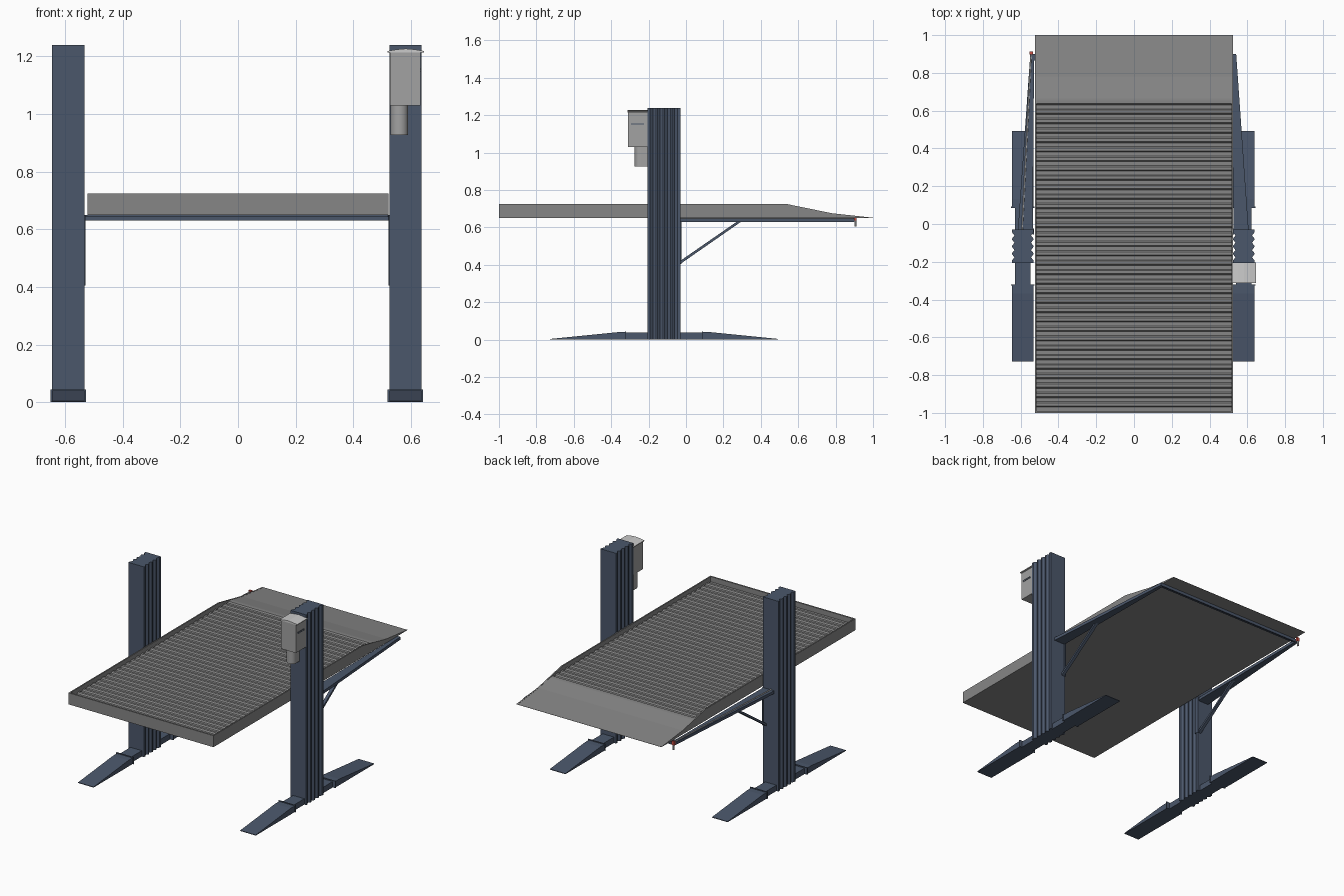
import bpy, bmesh, math
from mathutils import Vector

if "Cube" in bpy.data.objects:
    bpy.data.objects.remove(bpy.data.objects["Cube"])


def material(name, r, g, b):
    m = bpy.data.materials.new(name)
    m.diffuse_color = (r, g, b, 1)
    m.use_nodes = True
    m.node_tree.nodes["Principled BSDF"].inputs["Base Color"].default_value = m.diffuse_color
    return m


BLUE = material("blue_steel", 0.07, 0.095, 0.145)
GREY = material("deck_grey", 0.24, 0.24, 0.24)
PALE = material("pale_metal", 0.36, 0.36, 0.36)
RED = material("red", 0.6, 0.08, 0.06)
WHITE = material("white", 0.8, 0.8, 0.8)
CX = -0.004  # the two columns mirror about this x


def solid(name, bottom, top, mat):
    """Closed solid between two matching outlines."""
    bm = bmesh.new()
    a = [bm.verts.new(p) for p in bottom]
    b = [bm.verts.new(p) for p in top]
    bm.faces.new(a)
    bm.faces.new(b)
    for i in range(len(a)):
        j = (i + 1) % len(a)
        bm.faces.new((a[i], a[j], b[j], b[i]))
    bmesh.ops.recalc_face_normals(bm, faces=bm.faces)
    me = bpy.data.meshes.new(name)
    bm.to_mesh(me)
    bm.free()
    me.materials.append(mat)
    ob = bpy.data.objects.new(name, me)
    bpy.context.collection.objects.link(ob)
    return ob


def along_x(name, yz, x0, x1, mat):
    return solid(name, [(x0, y, z) for y, z in yz], [(x1, y, z) for y, z in yz], mat)


def along_z(name, xy, z0, z1, mat):
    return solid(name, [(x, y, z0) for x, y in xy], [(x, y, z1) for x, y in xy], mat)


def along_y(name, xz, y0, y1, mat):
    return solid(name, [(x, y0, z) for x, z in xz], [(x, y1, z) for x, z in xz], mat)


def box(name, x0, x1, y0, y1, z0, z1, mat):
    return along_z(name, [(x0, y0), (x1, y0), (x1, y1), (x0, y1)], z0, z1, mat)


def rod(name, p, q, r, mat, n=8):
    p, q = Vector(p), Vector(q)
    d = (q - p).normalized()
    u = d.orthogonal().normalized()
    v = d.cross(u)
    ring = [r * (math.cos(k * math.tau / n) * u + math.sin(k * math.tau / n) * v) for k in range(n)]
    return solid(name, [p + o for o in ring], [q + o for o in ring], mat)


# Corrugated deck with a ramp down at the back
deck = [(-0.99, 0.651)]
P, LOW, HIGH = 0.05, 0.691, 0.699
for i in range(33):
    y = -0.99 + i * P
    deck += [(y, LOW), (y + 0.020, LOW), (y + 0.027, HIGH), (y + 0.043, HIGH)]
deck += [(0.665, 0.698), (0.78, 0.675), (1.0, 0.651), (1.0, 0.65), (-0.99, 0.65)]
along_x("deck", deck[1:], -0.517, 0.517, GREY)

# Tray rims
rim = [(-1, 0.65), (-1, 0.725), (0.54, 0.725), (0.78, 0.676), (1, 0.652), (1, 0.65)]
for s, side in ((-1, "left"), (1, "right")):
    along_x(side + "_rim", rim, s * 0.515, s * 0.523, GREY)
box("front_rim", -0.523, 0.523, -1, -0.99, 0.65, 0.725, GREY)

for s, side in ((-1, "left"), (1, "right")):
    def X(x):
        return CX + s * x

    # Column with V grooves down its inner and outer faces
    y0, y1, n = -0.207, -0.03, 4
    step = (y1 - y0) / (n + 0.6)
    edge = [(0.0, y0)]
    for i in range(n):
        c = y0 + step * (i + 0.8)
        edge += [(0.0, c - step * 0.4), (0.012, c), (0.0, c + step * 0.4)]
    edge.append((0.0, y1))
    outline = [(X(0.641 - d), y) for d, y in edge] + [(X(0.529 + d), y) for d, y in reversed(edge)]
    along_z(side + "_column", outline, 0, 1.24, BLUE)

    # Base rail, wedge feet and their collars
    box(side + "_base_rail", X(0.545), X(0.627), -0.33, 0.10, 0, 0.038, BLUE)
    for d, end in ((-1, "front"), (1, "back")):
        def Y(y):
            return -0.117 + d * y
        foot = [(Y(0.205), 0), (Y(0.205), 0.04), (Y(0.25), 0.04), (Y(0.61), 0.004), (Y(0.61), 0)]
        along_x(f"{side}_{end}_foot", foot, X(0.529), X(0.641), BLUE)
        box(f"{side}_{end}_collar", X(0.523), X(0.646), Y(0.203), Y(0.209), 0, 0.045, BLUE)

    # Tapered carrying arm
    arm = [(X(0.532), -0.05), (X(0.612), -0.05), (X(0.545), 0.9), (X(0.525), 0.9)]
    along_z(side + "_arm", arm, 0.63, 0.649, BLUE)

    # Diagonal brace and the plate that fixes it to the column
    brace = [(-0.03, 0.405), (-0.03, 0.422), (0.275, 0.633), (0.298, 0.633), (-0.02, 0.412)]
    along_x(side + "_brace", brace, X(0.534), X(0.554), BLUE)
    box(side + "_brace_plate", X(0.526), X(0.534), -0.055, -0.024, 0.405, 0.649, BLUE)

# Rear cross beam as an angle section
beam = [(0.865, 0.649), (0.9, 0.649), (0.9, 0.63), (0.892, 0.63), (0.892, 0.643), (0.865, 0.643)]
along_x("rear_beam", beam, -0.54, 0.53, BLUE)

# Cable along the left arm and the safety switch at its end
rod("switch_cable", (-0.592, -0.03, 0.652), (-0.545, 0.9, 0.652), 0.0035, WHITE, 6)
box("switch_body", -0.553, -0.535, 0.898, 0.912, 0.636, 0.66, RED)
rod("switch_lever", (-0.544, 0.906, 0.604), (-0.544, 0.906, 0.638), 0.006, WHITE)

# Power unit hung on the front of the right column
box("power_unit", 0.528, 0.634, -0.31, -0.207, 1.03, 1.215, PALE)
lid = [(0.519, 1.214), (0.519, 1.219), (0.55, 1.224), (0.582, 1.227), (0.614, 1.224),
       (0.645, 1.219), (0.645, 1.214)]
along_y("power_unit_lid", lid, -0.312, -0.205, WHITE)
for z in (1.147, 1.155):
    box("side_slot", 0.633, 0.636, -0.295, -0.225, z, z + 0.003, BLUE)

# Round-fronted motor below the unit
motor = [(0.53, -0.207)]
for k in range(13):
    a = math.pi * (1 - k / 12)
    motor.append((0.56 + 0.03 * math.cos(a), -0.247 - 0.028 * math.sin(a)))
motor.append((0.59, -0.207))
ob = along_z("motor", motor, 0.927, 1.032, PALE)
for o in bpy.context.selected_objects:
    o.select_set(False)
bpy.context.view_layer.objects.active = ob
ob.select_set(True)
bpy.ops.object.shade_smooth_by_angle()
